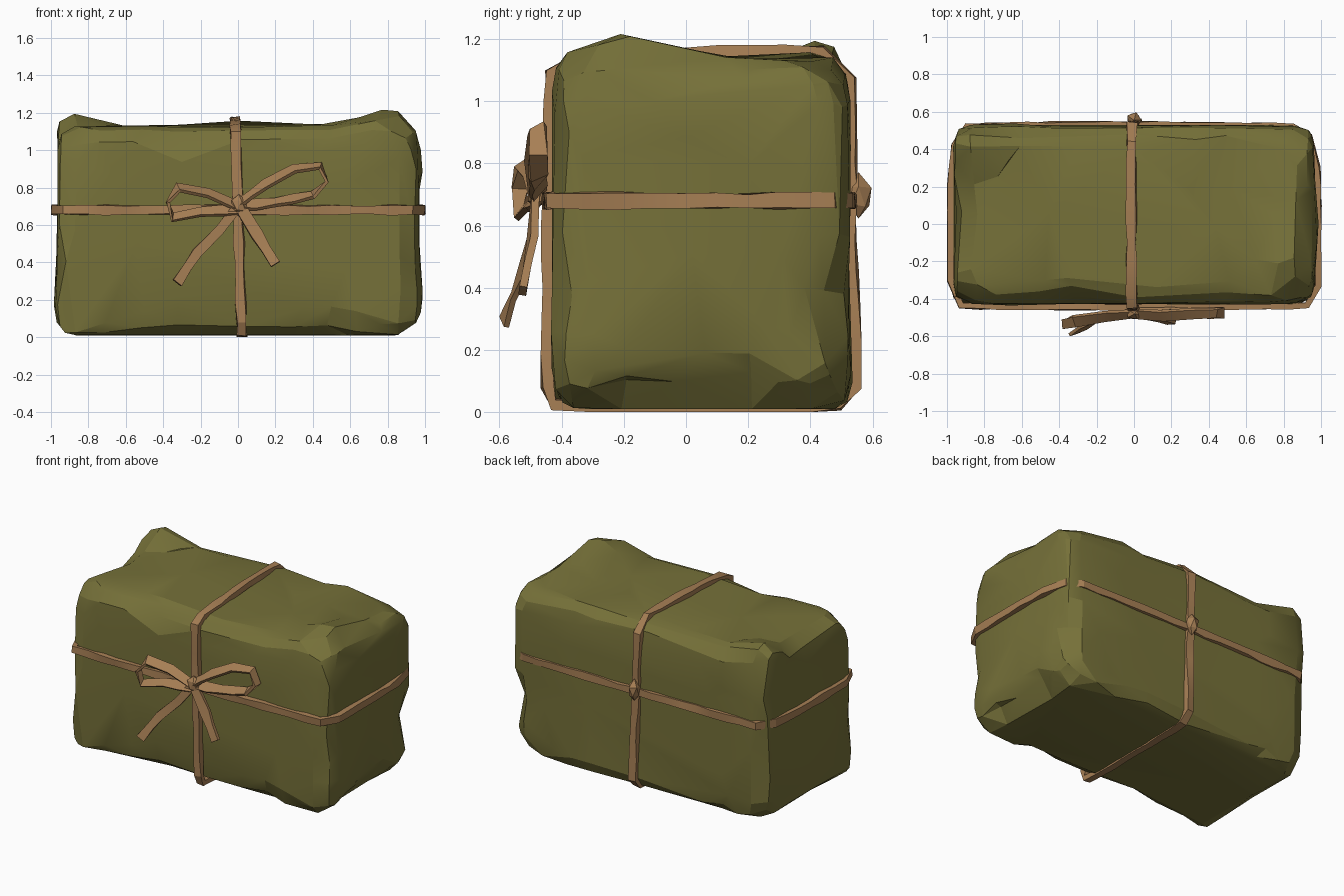
import bpy, bmesh, math, random
from mathutils import Vector, noise

random.seed(4)
if "Cube" in bpy.data.objects:
    bpy.data.objects.remove(bpy.data.objects["Cube"], do_unlink=True)


def material(name, rgb):
    mat = bpy.data.materials.new(name)
    mat.use_nodes = True
    mat.diffuse_color = (*rgb, 1)
    mat.node_tree.nodes["Principled BSDF"].inputs["Base Color"].default_value = (*rgb, 1)
    return mat


OLIVE = material("olive paper", (0.181, 0.165, 0.041))
TAN = material("tan ribbon", (0.385, 0.212, 0.09))


def finish(bm, name, mat, decimate=None, angle=18):
    bmesh.ops.recalc_face_normals(bm, faces=bm.faces)
    mesh = bpy.data.meshes.new(name)
    bm.to_mesh(mesh)
    bm.free()
    mesh.materials.append(mat)
    obj = bpy.data.objects.new(name, mesh)
    bpy.context.collection.objects.link(obj)
    bpy.ops.object.select_all(action='DESELECT')
    obj.select_set(True)
    bpy.context.view_layer.objects.active = obj
    if decimate:
        mod = obj.modifiers.new("facets", 'DECIMATE')
        mod.ratio = decimate
        bpy.ops.object.modifier_apply(modifier=mod.name)
    bpy.ops.object.shade_smooth_by_angle(angle=math.radians(angle))
    return obj


# Wrapped body: rounded box, crumpled edges, local lumps and dents
HALF = Vector((0.965, 0.478, 0.56))
CENTRE = Vector((0, 0.048, 0.567))
ROUND = 0.1
RIBBON_Z = 0.68
# position, push, radius
LUMPS = [
    ((0.82, -0.2, 1.13), (0, 0, 0.085), 0.2),
    ((-0.87, 0.43, 1.13), (0, 0, 0.065), 0.14),
    ((0.6, 0.1, 1.13), (0, 0, 0.015), 0.3),
    ((0, 0.35, 1.13), (0, 0, 0.03), 0.25),
    ((-0.15, 0.48, 1.13), (0, -0.02, -0.02), 0.1),
    ((0.22, -0.42, 1.13), (0, 0.04, -0.03), 0.12),
    ((-0.32, -0.43, 1.13), (0, 0.05, -0.02), 0.12),
    ((0.95, -0.44, 1.13), (-0.05, 0.03, -0.06), 0.13),
    ((0.95, 0.52, 1.13), (-0.03, -0.03, -0.02), 0.12),
    ((-0.95, -0.44, 1.13), (0.03, 0.02, -0.04), 0.13),
    ((-0.95, 0.05, 1.13), (0.03, 0, -0.03), 0.18),
    ((0.95, 0.12, 0), (-0.05, 0, 0.1), 0.16),
    ((0.95, -0.17, 0), (-0.03, 0, 0.05), 0.1),
    ((0.45, -0.44, 0), (0, 0.05, 0.07), 0.13),
    ((-0.2, -0.44, 0), (0, 0.04, 0.05), 0.18),
    ((0.97, 0.5, 0.4), (-0.04, -0.03, 0), 0.14),
    ((0.95, 0.53, 0), (-0.05, -0.04, 0.06), 0.12),
    ((-0.95, 0.53, 0), (0.04, -0.03, 0.03), 0.12),
    ((-0.97, 0, 0.3), (-0.015, 0, 0), 0.3),
    ((0.97, -0.2, 0.3), (0.02, 0, 0), 0.2),
    ((0.97, 0, 0.88), (0.015, 0, 0), 0.15),
]

bm = bmesh.new()
bmesh.ops.create_cube(bm, size=2)
bmesh.ops.subdivide_edges(bm, edges=bm.edges[:], cuts=11, use_grid_fill=True)
for v in bm.verts:
    q = Vector([math.copysign(abs(c) ** 0.6, c) * h for c, h in zip(v.co, HALF)])
    inner = Vector([max(-h + ROUND, min(h - ROUND, c)) for c, h in zip(q, HALF)])
    out = (q - inner).normalized()
    edge = 1 - max(abs(c) for c in out)
    p = inner + out * ROUND + CENTRE
    # paper is held tight beneath the ribbons
    tight = max(math.exp(-(p.x / 0.1) ** 2), math.exp(-((p.z - RIBBON_Z) / 0.1) ** 2))
    rough = (0.014 + 0.1 * edge) * (1 - tight)
    base = p.copy()
    p += noise.noise_vector(base * 4.3) * rough
    for at, push, radius in LUMPS:
        p += Vector(push) * math.exp(-((base - Vector(at)).length / radius) ** 2)
    # underside rests flat
    p.z = 0.01 if out.z < -0.9 else max(p.z, 0.01)
    v.co = p
finish(bm, "wrapped_package", OLIVE, decimate=0.24)


def band(name, points, across, width=0.046, thick=0.02, closed=False, wobble=0.2):
    """Flat ribbon swept along a path; 'across' is the direction of its width."""
    points = [Vector(p) for p in points]
    path = []
    for i in range(len(points) if closed else len(points) - 1):
        a, b = points[i], points[(i + 1) % len(points)]
        n = max(1, round((b - a).length / 0.12))
        path += [a.lerp(b, k / n) for k in range(n)]
    if not closed:
        path.append(points[-1])
    bm = bmesh.new()
    rings = []
    count = len(path)
    for i, p in enumerate(path):
        before = path[i - 1] if closed or i else p
        after = path[(i + 1) % count] if closed or i < count - 1 else p
        t = (after - before).normalized()
        w = Vector(across)
        w = (w - t * w.dot(t)).normalized()
        w = (w + t.cross(w) * random.uniform(-wobble, wobble)).normalized()
        n = t.cross(w) * thick / 2
        w *= width / 2 * random.uniform(0.85, 1.15)
        rings.append([bm.verts.new(p + w * a + n * b)
                      for a, b in ((-1, -1), (1, -1), (1, 1), (-1, 1))])
    for i in range(count if closed else count - 1):
        r, s = rings[i], rings[(i + 1) % count]
        for k in range(4):
            bm.faces.new((r[k], r[(k + 1) % 4], s[(k + 1) % 4], s[k]))
    if not closed:
        bm.faces.new(rings[0])
        bm.faces.new(rings[-1])
    for v in bm.verts:
        v.co.z = max(v.co.z, 0)
    return finish(bm, name, TAN, angle=25)


# Ribbon round the sides
sides = [(-0.982, -0.3), (-0.925, -0.437), (-0.5, -0.442), (0, -0.445), (0.5, -0.442),
         (0.925, -0.435), (0.982, -0.33), (0.984, 0.1), (0.977, 0.3), (0.935, 0.47),
         (0.85, 0.52), (0.4, 0.527), (0, 0.53), (-0.35, 0.53), (-0.89, 0.52),
         (-0.96, 0.42), (-0.982, 0.2)]
band("side_ribbon", [(x, y, RIBBON_Z) for x, y in sides], (0, 0, 1),
     width=0.05, thick=0.034, closed=True)

# Ribbon over the top and under the base
over = [(-0.446, 0.08), (-0.425, 0.025), (-0.3, 0.014), (0.4, 0.014), (0.49, 0.025),
        (0.545, 0.08), (0.54, 0.35), (0.528, 0.55), (0.53, 0.7), (0.53, 0.9),
        (0.528, 1.07), (0.435, 1.16), (0.1, 1.158), (-0.2, 1.137), (-0.37, 1.12),
        (-0.435, 1.09), (-0.44, 0.9), (-0.446, 0.7), (-0.442, 0.4)]
band("over_ribbon", [(0.02 - 0.03 * z, y, z) for y, z in over], (1, 0, 0),
     width=0.052, thick=0.036, closed=True)

# Bow loops and tails
tilt = (0.15, 0.75, 0.65)
band("bow_loop_right", [(0, -0.48, 0.7), (-0.16, -0.495, 0.77), (-0.32, -0.52, 0.8),
                        (-0.375, -0.535, 0.72), (-0.35, -0.53, 0.64),
                        (-0.2, -0.5, 0.67), (0, -0.475, 0.68)], tilt, 0.06, 0.02)
band("bow_loop_left", [(0, -0.48, 0.71), (0.15, -0.49, 0.82), (0.3, -0.48, 0.9),
                       (0.44, -0.475, 0.915), (0.475, -0.475, 0.83), (0.4, -0.475, 0.76),
                       (0.2, -0.475, 0.72), (0, -0.475, 0.7)], tilt, 0.06, 0.02)
band("bow_tail_right", [(0, -0.485, 0.7), (-0.1, -0.495, 0.57), (-0.22, -0.525, 0.45),
                        (-0.325, -0.585, 0.29)], (0.75, 0.1, -0.6), 0.055, 0.018)
band("bow_tail_left", [(0.01, -0.485, 0.7), (0.1, -0.495, 0.55), (0.2, -0.525, 0.39)],
     (0.85, 0.2, 0.45), 0.06, 0.025)


# Knots at the two crossings
def knot(name, at, size):
    bm = bmesh.new()
    bmesh.ops.create_icosphere(bm, subdivisions=1, radius=1)
    for v in bm.verts:
        v.co = Vector([c * s * random.uniform(0.8, 1.1) for c, s in zip(v.co, size)]) + Vector(at)
    finish(bm, name, TAN)


knot("front_knot", (0.005, -0.48, 0.705), (0.05, 0.04, 0.06))
knot("back_knot", (0, 0.555, 0.695), (0.045, 0.045, 0.07))
